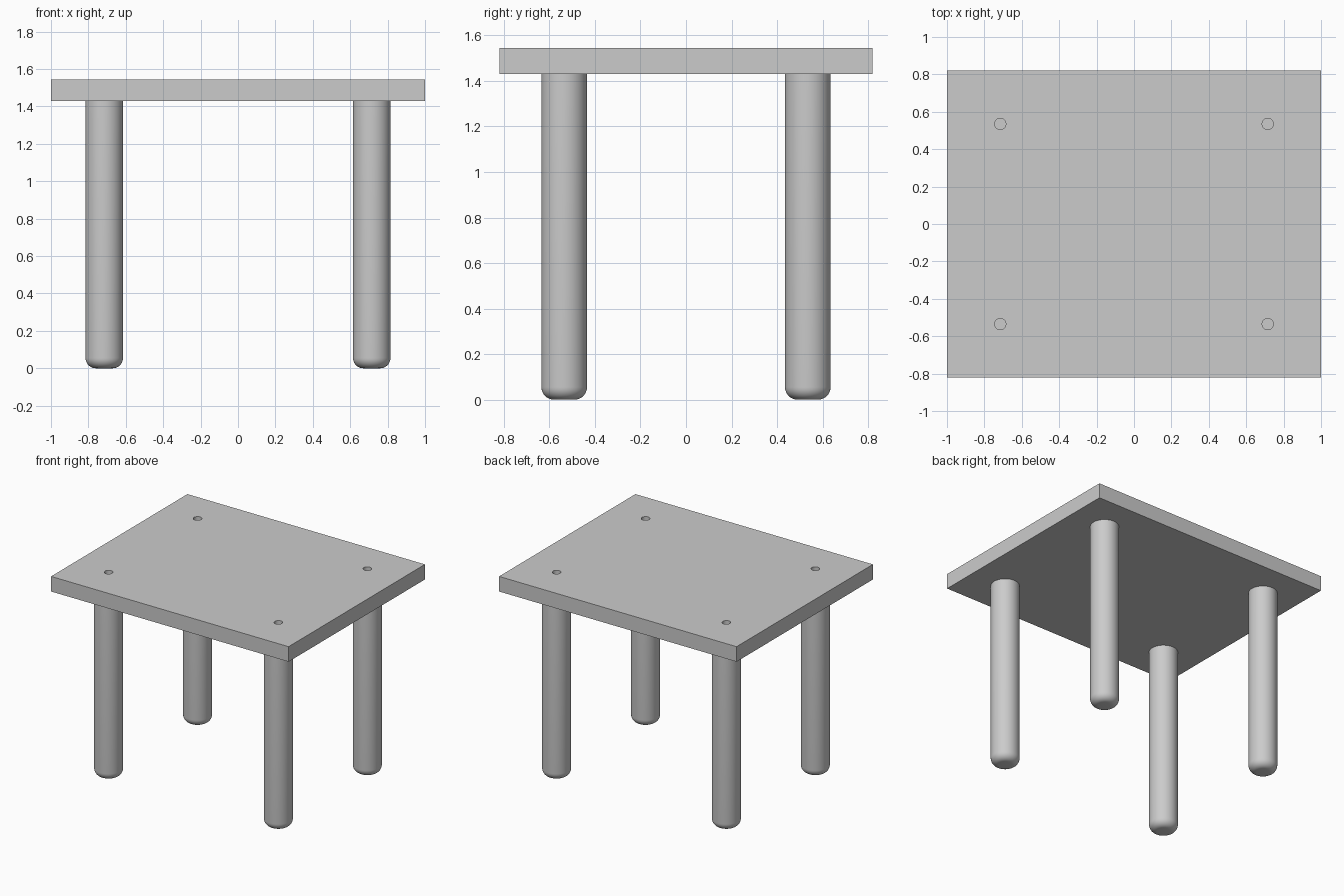
import bpy, bmesh, math
from mathutils import Vector

cube = bpy.data.objects.get("Cube")
if cube:
    bpy.data.objects.remove(cube, do_unlink=True)

TOP, UNDER = 1.545, 1.43
LEG_X, LEG_Y, LEG_R, ROUND = 0.715, 0.535, 0.1, 0.055
HOLE_R = 0.03

grey = bpy.data.materials.new("light grey")
grey.use_nodes = True
colour = (0.6, 0.6, 0.6, 1)
grey.diffuse_color = colour
grey.node_tree.nodes["Principled BSDF"].inputs["Base Color"].default_value = colour


def finish(obj, name):
    obj.name = obj.data.name = name
    obj.data.materials.append(grey)
    return obj


def leg(name, x, y):
    # Lathed profile: flat foot, rounded lower edge, straight shaft
    pts = [(0, 0)]
    for i in range(9):
        a = math.pi / 2 * i / 8
        pts.append((LEG_R - ROUND + ROUND * math.sin(a), ROUND - ROUND * math.cos(a)))
    pts += [(LEG_R, UNDER), (0, UNDER)]
    bm = bmesh.new()
    verts = [bm.verts.new((r, 0, z)) for r, z in pts]
    edges = [bm.edges.new(pair) for pair in zip(verts, verts[1:])]
    bmesh.ops.spin(bm, geom=verts + edges, cent=(0, 0, 0), axis=(0, 0, 1),
                   angle=math.tau, steps=48)
    bmesh.ops.remove_doubles(bm, verts=bm.verts, dist=1e-4)
    bmesh.ops.recalc_face_normals(bm, faces=bm.faces)
    mesh = bpy.data.meshes.new(name)
    bm.to_mesh(mesh)
    bm.free()
    obj = bpy.data.objects.new(name, mesh)
    bpy.context.collection.objects.link(obj)
    obj.location = Vector((x, y, 0))
    finish(obj, name)
    bpy.ops.object.select_all(action='DESELECT')
    obj.select_set(True)
    bpy.context.view_layer.objects.active = obj
    bpy.ops.object.shade_smooth_by_angle(angle=math.radians(35))


# Tabletop slab
bpy.ops.mesh.primitive_cube_add(size=1, location=(0, 0, (TOP + UNDER) / 2))
slab = finish(bpy.context.object, "tabletop")
slab.scale = (2, 1.64, TOP - UNDER)
bpy.ops.object.transform_apply(location=False, rotation=False, scale=True)

# Legs, each with a screw hole drilled through the slab above it
cutters = []
for end, sy in (("front", -1), ("back", 1)):
    for side, sx in (("right", -1), ("left", 1)):
        x, y = sx * LEG_X, sy * LEG_Y
        leg(f"{end}_{side}_leg", x, y)
        bpy.ops.mesh.primitive_cylinder_add(vertices=32, radius=HOLE_R, depth=0.3,
                                            location=(x, y, (TOP + UNDER) / 2))
        cutter = bpy.context.object
        cutter.name = f"{end}_{side}_hole_cutter"
        cutter.hide_render = True
        cutters.append(cutter)
        mod = slab.modifiers.new("screw hole", 'BOOLEAN')
        mod.operation = 'DIFFERENCE'
        mod.solver = 'EXACT'
        mod.object = cutter

# Apply the drilling, then discard the cutters
bpy.ops.object.select_all(action='DESELECT')
slab.select_set(True)
bpy.context.view_layer.objects.active = slab
for mod in list(slab.modifiers):
    bpy.ops.object.modifier_apply(modifier=mod.name)
for cutter in cutters:
    bpy.data.objects.remove(cutter, do_unlink=True)
bpy.ops.object.shade_smooth_by_angle(angle=math.radians(35))
